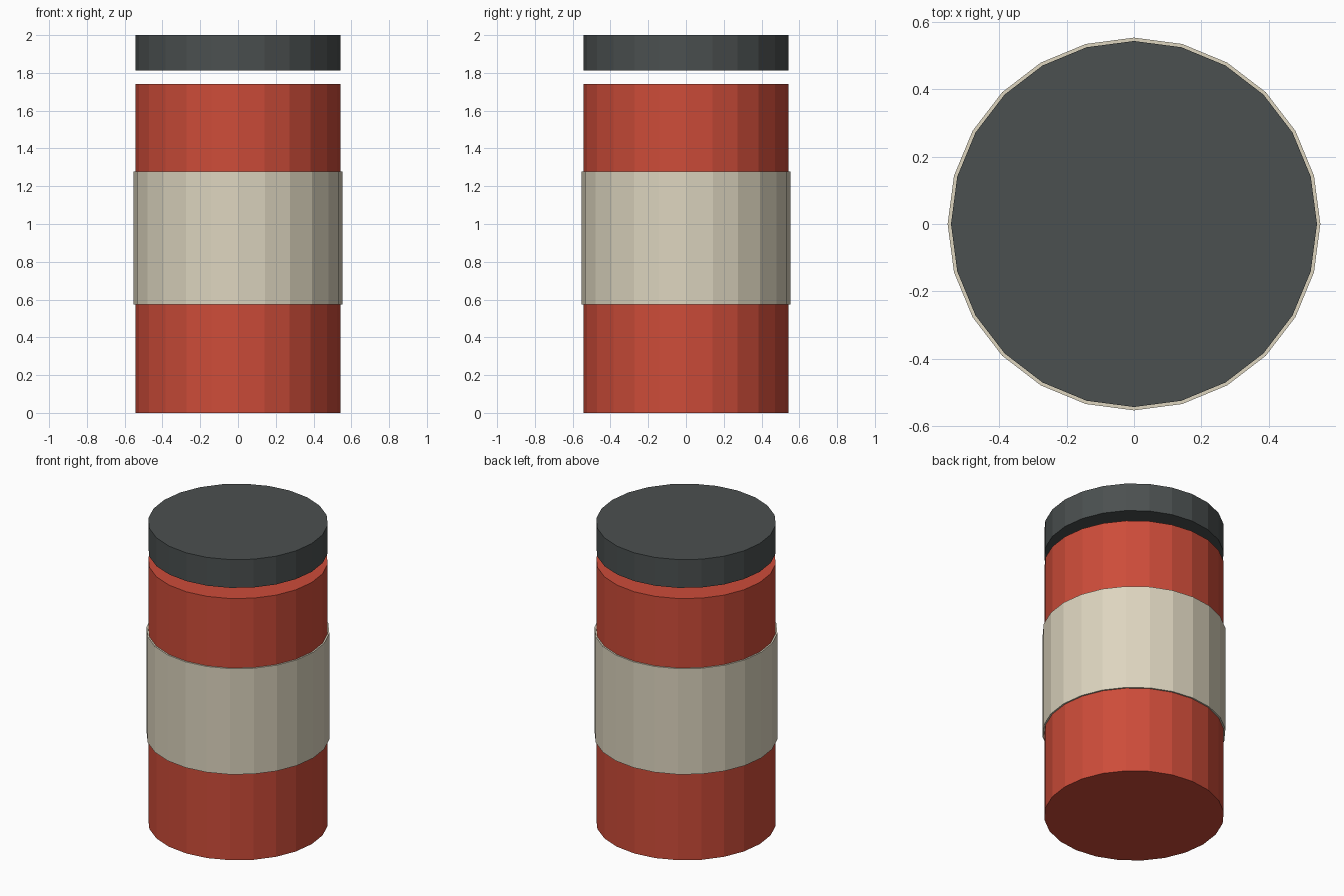
import bpy

if "Cube" in bpy.data.objects:
    bpy.data.objects.remove(bpy.data.objects["Cube"])


def srgb(r, g, b):
    """8-bit screen colour to linear RGBA."""
    lin = [(c / 255 / 12.92) if c / 255 <= 0.04045 else ((c / 255 + 0.055) / 1.055) ** 2.4
           for c in (r, g, b)]
    return (*lin, 1.0)


def material(name, rgb):
    m = bpy.data.materials.new(name)
    m.diffuse_color = srgb(*rgb)
    m.use_nodes = True
    m.node_tree.nodes["Principled BSDF"].inputs["Base Color"].default_value = m.diffuse_color
    return m


def cylinder(name, radius, z0, z1, mat):
    """24-sided flat-shaded upright cylinder between two heights."""
    bpy.ops.mesh.primitive_cylinder_add(vertices=24, radius=radius, depth=z1 - z0,
                                        location=(0, 0, (z0 + z1) / 2))
    ob = bpy.context.object
    ob.name = name
    ob.data.materials.append(mat)
    return ob


red = material("red", (205, 76, 57))
cream = material("cream", (221, 213, 191))
charcoal = material("charcoal", (75, 80, 80))

# can body, wrapped label band and floating lid
cylinder("body", 0.543, 0.0, 1.741, red)
cylinder("label_band", 0.553, 0.575, 1.279, cream)
cylinder("lid", 0.543, 1.812, 2.0, charcoal)
